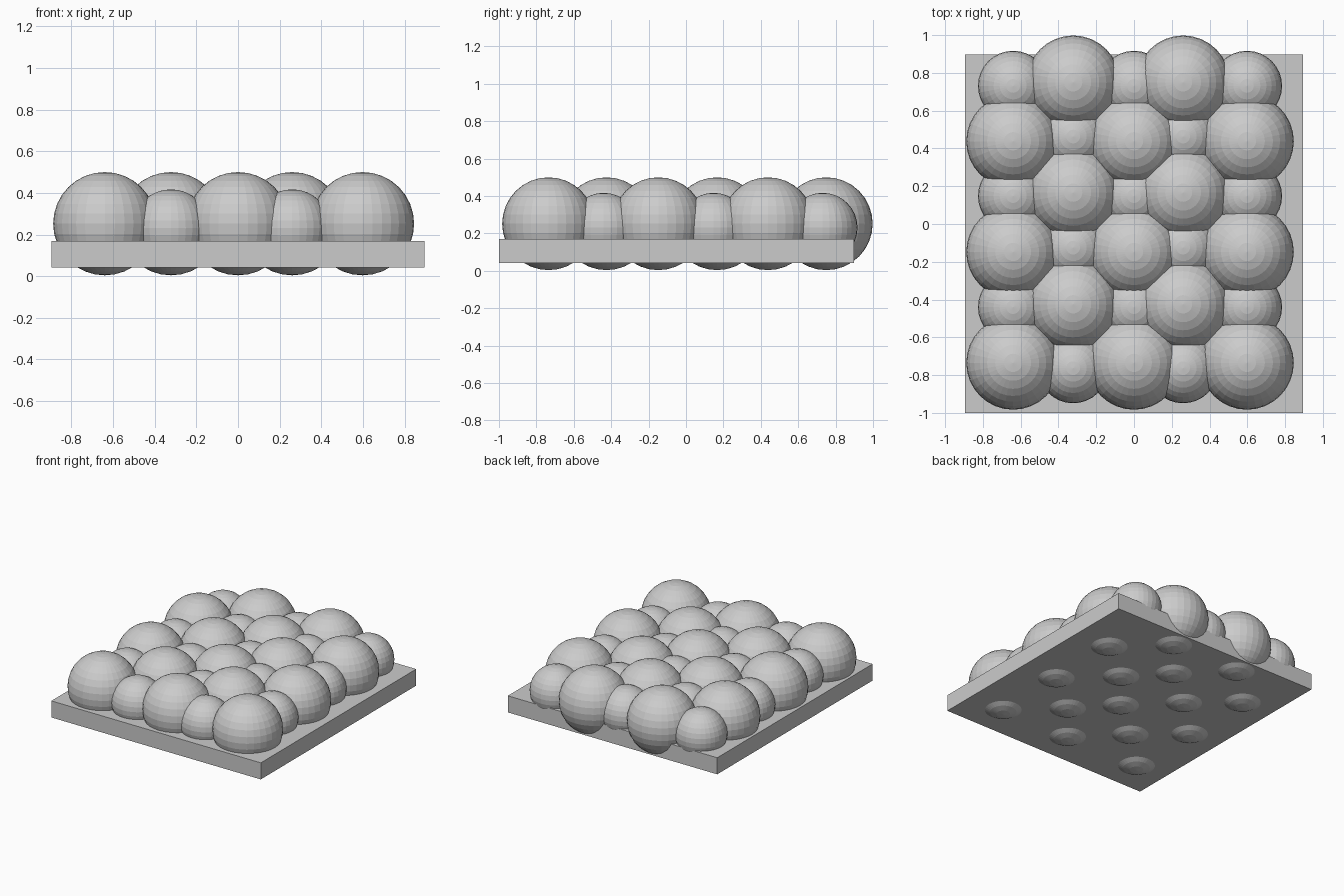
import bpy

if "Cube" in bpy.data.objects:
    bpy.data.objects.remove(bpy.data.objects["Cube"])

BIG_R, BIG_Z = 0.248, 0.252
SMALL_R, SMALL_Z = 0.186, 0.231


def ball(name, x, y, z, r):
    bpy.ops.mesh.primitive_uv_sphere_add(segments=32, ring_count=16, radius=r, location=(x, y, z))
    bpy.context.object.name = name


# Flat base plate that the balls are sunk into
x0, x1, y0, y1, z0, z1 = -0.895, 0.895, -1.0, 0.897, 0.042, 0.17
bpy.ops.mesh.primitive_cube_add(size=1, location=((x0 + x1) / 2, (y0 + y1) / 2, (z0 + z1) / 2))
base = bpy.context.object
base.name = "base_plate"
base.scale = (x1 - x0, y1 - y0, z1 - z0)

# Checkerboard of large and small balls: (columns, large rows, small rows)
groups = [
    ((-0.64, 0.0, 0.598), (-0.735, -0.148, 0.438), (-0.44, 0.148, 0.731)),
    ((-0.322, 0.26), (-0.425, 0.166, 0.75), (-0.763, -0.125, 0.463)),
]
for columns, large_rows, small_rows in groups:
    for x in columns:
        for y in large_rows:
            ball("large_ball", x, y, BIG_Z, BIG_R)
        for y in small_rows:
            ball("small_ball", x, y, SMALL_Z, SMALL_R)
